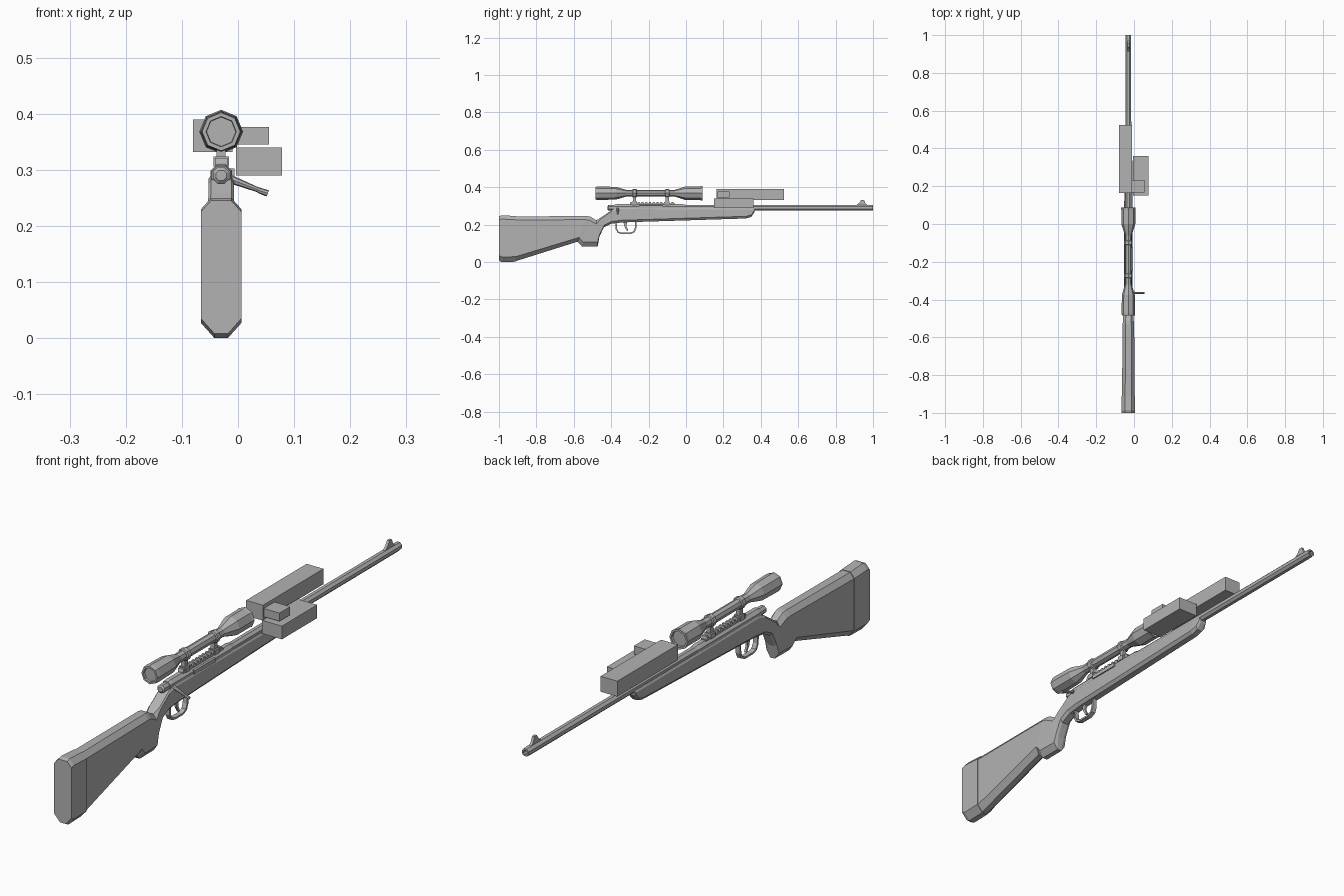
import bpy, bmesh, math
from mathutils import Vector

cube = bpy.data.objects.get("Cube")
if cube:
    bpy.data.objects.remove(cube, do_unlink=True)

X0 = -0.03      # centre line of the model
BORE = 0.29     # barrel height
SIGHT = 0.368   # scope height

grey = bpy.data.materials.new("plain_grey")
grey.use_nodes = True
colour = (0.45, 0.45, 0.45, 1)
grey.diffuse_color = colour
grey.node_tree.nodes["Principled BSDF"].inputs["Base Color"].default_value = colour


def finish(name, bm):
    bmesh.ops.recalc_face_normals(bm, faces=bm.faces)
    mesh = bpy.data.meshes.new(name)
    bm.to_mesh(mesh)
    bm.free()
    mesh.materials.append(grey)
    obj = bpy.data.objects.new(name, mesh)
    bpy.context.collection.objects.link(obj)
    return obj


def skin(name, rings, closed=False):
    """Bridge equal rings of points; cap the ends unless closed in a loop."""
    bm = bmesh.new()
    loops = [[bm.verts.new(p) for p in ring] for ring in rings]
    n = len(loops[0])
    pairs = list(zip(loops, loops[1:]))
    if closed:
        pairs.append((loops[-1], loops[0]))
    else:
        bm.faces.new(loops[0])
        bm.faces.new(loops[-1])
    for a, b in pairs:
        for i in range(n):
            j = (i + 1) % n
            bm.faces.new((a[i], a[j], b[j], b[i]))
    return finish(name, bm)


def turned(name, profile, z, sides=8, turn=0.0):
    """Lathe (y, radius) steps around a line along y."""
    angles = [turn + math.tau * i / sides for i in range(sides)]
    return skin(name, [[(X0 + r * math.cos(a), y, z + r * math.sin(a)) for a in angles]
                       for y, r in profile])


def box(name, x, y, z):
    return skin(name, [[(x[0], v, z[0]), (x[1], v, z[0]), (x[1], v, z[1]), (x[0], v, z[1])]
                       for v in y])


def plate(name, outline, half):
    """Extrude a side outline of (y, z) points across the centre line."""
    return skin(name, [[(X0 + s, y, z) for y, z in outline] for s in (-half, half)])


def rod(name, start, end, r1, r2, sides=8):
    a, b = Vector(start), Vector(end)
    turn = (b - a).to_track_quat('Z', 'Y')
    spokes = [Vector((math.cos(t), math.sin(t), 0))
              for t in (math.tau * i / sides for i in range(sides))]
    return skin(name, [[p + turn @ (s * r) for s in spokes] for p, r in ((a, r1), (b, r2))])


def stock_ring(yt, zt, yb, zb, half, flat_top, drop, flat_low, rise):
    """Chamfered section between a top point and a bottom point."""
    top, low = Vector((X0, yt, zt)), Vector((X0, yb, zb))
    down = (low - top).normalized()
    side = [(top, half * flat_top), (top + down * drop, half),
            (low - down * rise, half), (low, half * flat_low)]
    return ([p + Vector((w, 0, 0)) for p, w in side] +
            [p - Vector((w, 0, 0)) for p, w in reversed(side)])


# Butt pad
skin("butt_pad", [stock_ring(y, t, y, b, 0.036, 0.5, 0.02, 0.33, 0.027)
                  for y, t, b in ((-1, 0.245, 0.008), (-0.985, 0.25, 0), (-0.91, 0.246, 0.002))])

# Stock: butt, grip and fore-end in one run
butt = [(-0.91, 0.244, -0.91, 0.005, 0.033),
        (-0.53, 0.246, -0.58, 0.109, 0.031),
        (-0.512, 0.243, -0.557, 0.084, 0.029),
        (-0.48, 0.224, -0.472, 0.084, 0.026)]
fore = [(-0.455, 0.238, -0.463, 0.135, 0.024),
        (-0.425, 0.258, -0.44, 0.185, 0.023),
        (-0.395, 0.28, -0.40, 0.205, 0.023),
        (-0.36, 0.29, -0.34, 0.212, 0.023),
        (0.33, 0.287, 0.32, 0.233, 0.021),
        (0.36, 0.286, 0.348, 0.241, 0.02),
        (0.368, 0.286, 0.365, 0.265, 0.016)]
rings = [stock_ring(*s, 0.5, 0.02, 0.35, 0.024) for s in butt]
rings += [stock_ring(*s, 0.8, 0.007, 0.55, 0.012) for s in fore]
skin("stock", rings)

# Barrel with a hollow muzzle, and the receiver behind it
turn = math.pi / 8
turned("barrel", [(-0.05, 0.017), (0.985, 0.0165), (1, 0.015), (1, 0.009), (0.95, 0.009)],
       BORE, 8, turn)
turned("receiver", [(-0.385, 0.018), (-0.37, 0.021), (-0.02, 0.021), (0, 0.017)], BORE, 8, turn)
turned("bolt_end", [(-0.42, 0.01), (-0.415, 0.016), (-0.38, 0.016)], BORE, 8, turn)
box("loading_port", (X0 + 0.012, X0 + 0.024), (-0.25, -0.125), (0.287, 0.302))

# Bolt handle
rod("bolt_handle", (X0 + 0.01, -0.365, 0.286), (0.042, -0.365, 0.262), 0.008, 0.004)
rod("bolt_knob", (0.036, -0.365, 0.264), (0.053, -0.365, 0.258), 0.005, 0.006)

# Toothed rail
rail = [(-0.30, 0.303), (-0.30, 0.312)]
teeth = 12
step = 0.24 / teeth
for i in range(teeth):
    y = -0.30 + i * step
    rail += [(y + step * 0.15, 0.321), (y + step * 0.6, 0.321),
             (y + step * 0.75, 0.312), (y + step, 0.312)]
rail.append((-0.06, 0.303))
plate("scope_rail", rail, 0.011)

# Scope with recessed glass at both ends
turned("scope", [(-0.476, 0.026), (-0.484, 0.027), (-0.484, 0.034), (-0.47, 0.036),
                 (-0.375, 0.034), (-0.32, 0.018), (-0.06, 0.018), (0.0, 0.037),
                 (0.075, 0.037), (0.087, 0.039), (0.087, 0.031), (0.078, 0.03)], SIGHT)

# Scope mounts
for name, y in (("rear", -0.275), ("front", -0.10)):
    turned(name + "_scope_ring", [(y - 0.012, 0.019), (y - 0.009, 0.023),
                                  (y + 0.009, 0.023), (y + 0.012, 0.019)], SIGHT)
    box(name + "_mount_stem", (X0 - 0.008, X0 + 0.008), (y - 0.009, y + 0.009), (0.315, 0.352))
    box(name + "_mount_foot", (X0 - 0.014, X0 + 0.014), (y - 0.013, y + 0.013), (0.306, 0.324))

# Front sight on a ramp
plate("front_sight", [(0.905, 0.3), (0.925, 0.315), (0.938, 0.333), (0.952, 0.333),
                      (0.958, 0.316), (0.975, 0.3)], 0.005)

# Trigger guard: a bent strap
path = [(-0.378, 0.216), (-0.377, 0.178), (-0.366, 0.157), (-0.345, 0.15), (-0.295, 0.15),
        (-0.274, 0.16), (-0.266, 0.18), (-0.264, 0.222)]
centre = Vector((-0.32, 0.195))
strap = []
for y, z in path:
    inner = Vector((y, z)) + (centre - Vector((y, z))).normalized() * 0.008
    strap.append([(X0 - 0.009, y, z), (X0 + 0.009, y, z),
                  (X0 + 0.009, inner.x, inner.y), (X0 - 0.009, inner.x, inner.y)])
skin("trigger_guard", strap)
plate("trigger", [(-0.335, 0.216), (-0.315, 0.216), (-0.318, 0.19), (-0.308, 0.168),
                  (-0.315, 0.166), (-0.328, 0.188)], 0.004)

# Plain accessory blocks beside the barrel
box("long_block", (-0.08, -0.01), (0.163, 0.523), (0.332, 0.39))
box("side_block", (-0.004, 0.078), (0.15, 0.36), (0.29, 0.34))
box("small_block", (-0.012, 0.055), (0.168, 0.232), (0.345, 0.376))
